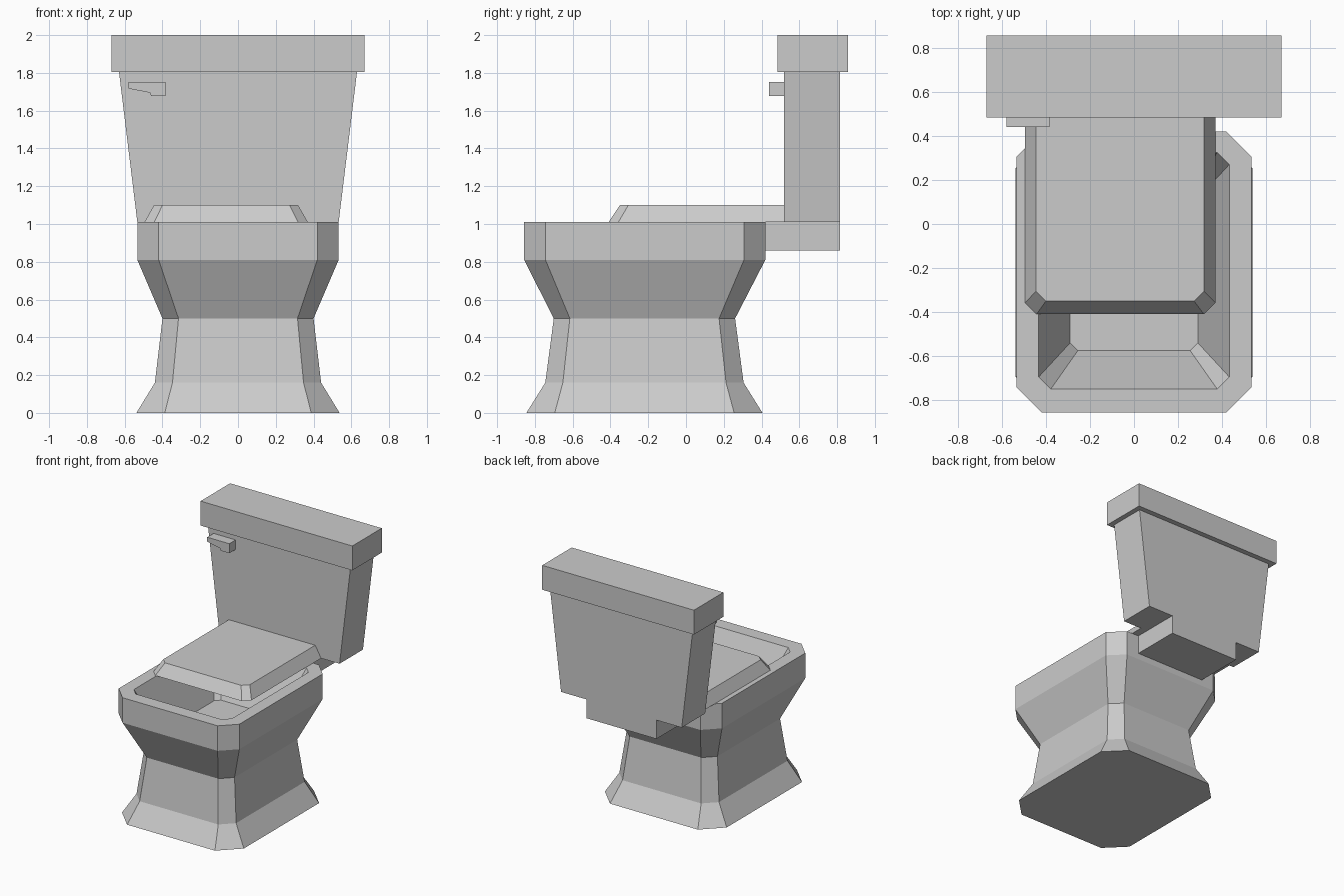
import bpy, bmesh

if "Cube" in bpy.data.objects:
    bpy.data.objects.remove(bpy.data.objects["Cube"])


def make_object(name, bm):
    bmesh.ops.recalc_face_normals(bm, faces=bm.faces)
    mesh = bpy.data.meshes.new(name)
    bm.to_mesh(mesh)
    bm.free()
    obj = bpy.data.objects.new(name, mesh)
    bpy.context.collection.objects.link(obj)
    return obj


def loft(name, rings):
    """Skin a list of equal-length point rings and cap both ends."""
    bm = bmesh.new()
    loops = [[bm.verts.new(p) for p in ring] for ring in rings]
    n = len(loops[0])
    for a, b in zip(loops, loops[1:]):
        for i in range(n):
            j = (i + 1) % n
            bm.faces.new((a[i], a[j], b[j], b[i]))
    bm.faces.new(loops[0])
    bm.faces.new(loops[-1])
    return make_object(name, bm)


def octagon(hx, y0, y1, c, z):
    """Rectangle with clipped corners, centred on x = 0."""
    return [(-hx + c, y0, z), (hx - c, y0, z), (hx, y0 + c, z), (hx, y1 - c, z),
            (hx - c, y1, z), (-hx + c, y1, z), (-hx, y1 - c, z), (-hx, y0 + c, z)]


def rect(hx, y0, y1, z):
    return [(-hx, y0, z), (hx, y0, z), (hx, y1, z), (-hx, y1, z)]


def lid_ring(x0, x1, y0, y1, c, z):
    """Rectangle with only the front corners clipped."""
    return [(x0 + c, y0, z), (x1 - c, y0, z), (x1, y0 + c, z),
            (x1, y1, z), (x0, y1, z), (x0, y0 + c, z)]


# Pedestal and bowl: up the outside, over the rim, down to the basin floor
loft("bowl", [octagon(*r) for r in (
    (0.538, -0.845, 0.405, 0.15, 0.0),
    (0.44, -0.745, 0.305, 0.093, 0.16),
    (0.40, -0.70, 0.26, 0.085, 0.50),
    (0.533, -0.857, 0.42, 0.113, 0.81),
    (0.533, -0.857, 0.42, 0.113, 1.01),
    (0.433, -0.75, 0.325, 0.055, 1.01),
    (0.29, -0.575, 0.15, 0.035, 0.65),
)])

# Seat lid, slightly off centre, running back to the tank
loft("seat_lid", [
    lid_ring(-0.495, 0.37, -0.41, 0.53, 0.052, 1.01),
    lid_ring(-0.445, 0.318, -0.35, 0.53, 0.045, 1.10),
])

# Tank, its lid and the block joining it to the bowl
loft("tank", [rect(0.533, 0.52, 0.815, 1.01), rect(0.63, 0.52, 0.815, 1.805)])
loft("tank_lid", [rect(0.67, 0.485, 0.857, 1.805), rect(0.67, 0.485, 0.857, 2.0)])
loft("tank_support", [rect(0.31, 0.415, 0.815, 0.86), rect(0.31, 0.415, 0.815, 1.01)])

# Flush handle: side profile extruded forward from the tank
profile = [(-0.58, 1.753), (-0.385, 1.753), (-0.385, 1.677),
           (-0.46, 1.677), (-0.465, 1.695), (-0.58, 1.717)]
loft("flush_handle", [[(x, y, z) for x, z in profile] for y in (0.44, 0.52)])
